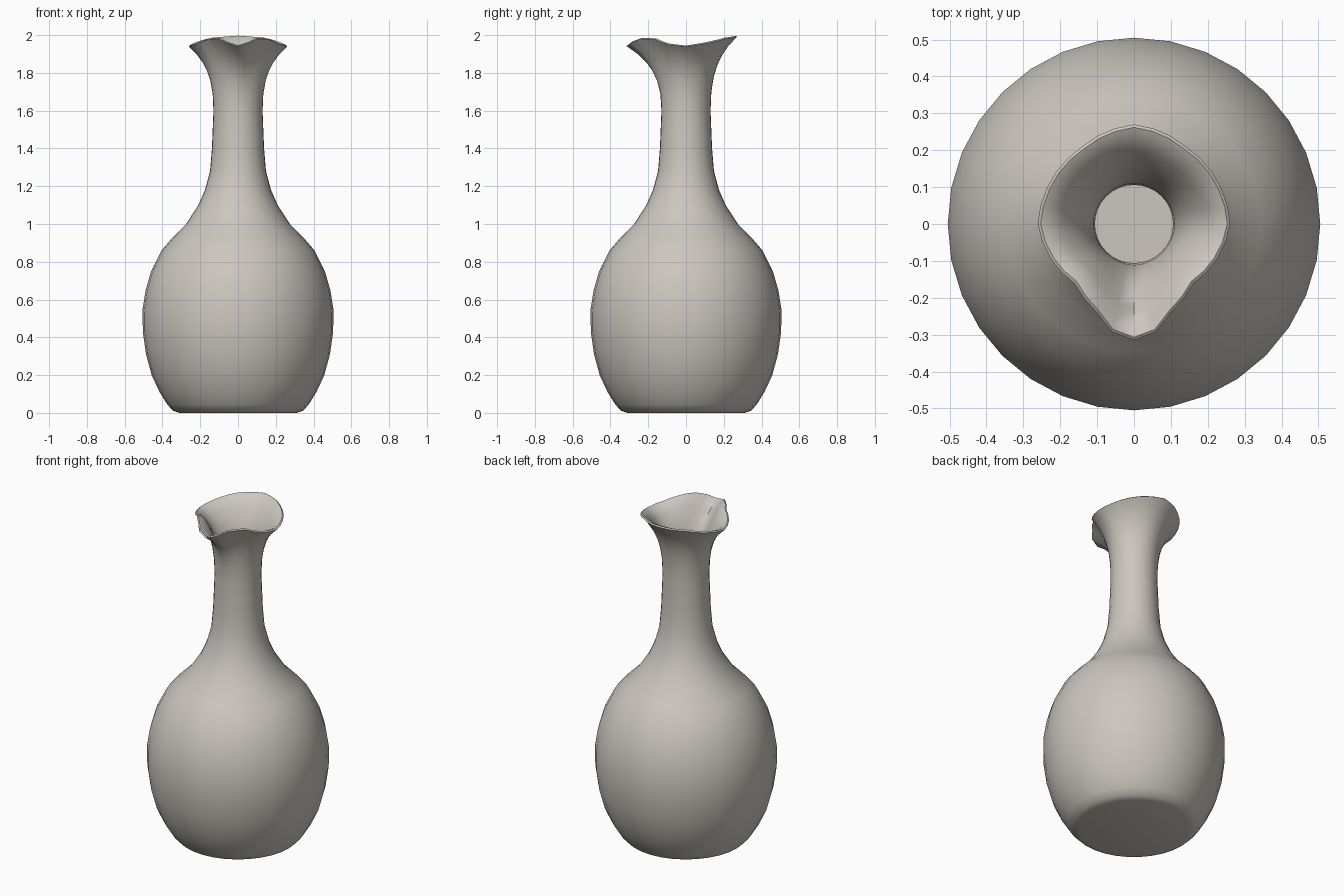
import bpy, bmesh, math

cube = bpy.data.objects.get("Cube")
if cube:
    bpy.data.objects.remove(cube)

SEGMENTS = 32
WALL = 0.024

clay = bpy.data.materials.new("warm grey clay")
clay.use_nodes = True
colour = (0.6, 0.57, 0.52, 1)
clay.diffuse_color = colour
clay.node_tree.nodes["Principled BSDF"].inputs["Base Color"].default_value = colour

# Round body and neck: (radius, height)
BODY = [(0.31, 0), (0.345, 0.012), (0.375, 0.045), (0.415, 0.11), (0.457, 0.2),
        (0.487, 0.31), (0.504, 0.43), (0.505, 0.55), (0.489, 0.65), (0.46, 0.75),
        (0.405, 0.86), (0.345, 0.93), (0.275, 1.0), (0.21, 1.1), (0.175, 1.18),
        (0.148, 1.28), (0.138, 1.4), (0.13, 1.6)]

# Pinched lip from the front spout round to the back: (degrees, radius, height)
LIP = [(0, 0.315, 1.947), (11, 0.30, 1.965), (24, 0.256, 1.988), (45, 0.228, 1.982),
       (68, 0.245, 1.955), (90, 0.261, 1.945), (115, 0.255, 1.962),
       (145, 0.252, 1.986), (180, 0.27, 1.997)]

# Flare: (share of the way up, share of the way out)
FLARE = [(0.25, 0.03), (0.45, 0.12), (0.6, 0.25), (0.73, 0.42), (0.86, 0.67), (0.96, 0.93)]


def lip_at(angle):
    """Radius and height of the lip, the same on both sides of the spout."""
    a = abs(math.degrees(math.remainder(angle, math.tau)))
    for (a0, r0, z0), (a1, r1, z1) in zip(LIP, LIP[1:]):
        if a <= a1 + 1e-6:
            t = (a - a0) / (a1 - a0)
            return r0 + (r1 - r0) * t, z0 + (z1 - z0) * t
    return LIP[-1][1:]


def outline(angle):
    """Whole section at one angle: outside, over the lip and down inside."""
    lip_r, lip_z = lip_at(angle)
    neck_r, neck_z = BODY[-1]
    flare = [(neck_r + (lip_r - neck_r) * out, neck_z + (lip_z - neck_z) * up)
             for up, out in FLARE]
    outer = BODY + flare
    inner = [(r - WALL, z + 0.004) for r, z in reversed(outer[2:])]
    return outer + [(lip_r, lip_z - 0.006), (lip_r - 0.008, lip_z)] + inner


bm = bmesh.new()
columns = []
for i in range(SEGMENTS):
    angle = math.tau * i / SEGMENTS
    columns.append([bm.verts.new((r * math.sin(angle), -r * math.cos(angle), z))
                    for r, z in outline(angle)])

for i, left in enumerate(columns):
    right = columns[(i + 1) % SEGMENTS]
    for j in range(len(left) - 1):
        bm.faces.new((left[j], right[j], right[j + 1], left[j + 1]))

# Base, slightly recessed underneath, and the floor inside
hollow = bm.verts.new((0, 0, 0.015))
floor = bm.verts.new((0, 0, 0.045))
for i, left in enumerate(columns):
    right = columns[(i + 1) % SEGMENTS]
    bm.faces.new((hollow, right[0], left[0]))
    bm.faces.new((floor, left[-1], right[-1]))
bmesh.ops.recalc_face_normals(bm, faces=bm.faces)

mesh = bpy.data.meshes.new("vase")
bm.to_mesh(mesh)
bm.free()
mesh.materials.append(clay)
vase = bpy.data.objects.new("vase", mesh)
bpy.context.collection.objects.link(vase)
bpy.context.view_layer.objects.active = vase
vase.select_set(True)
bpy.ops.object.shade_smooth_by_angle(angle=math.radians(50))
